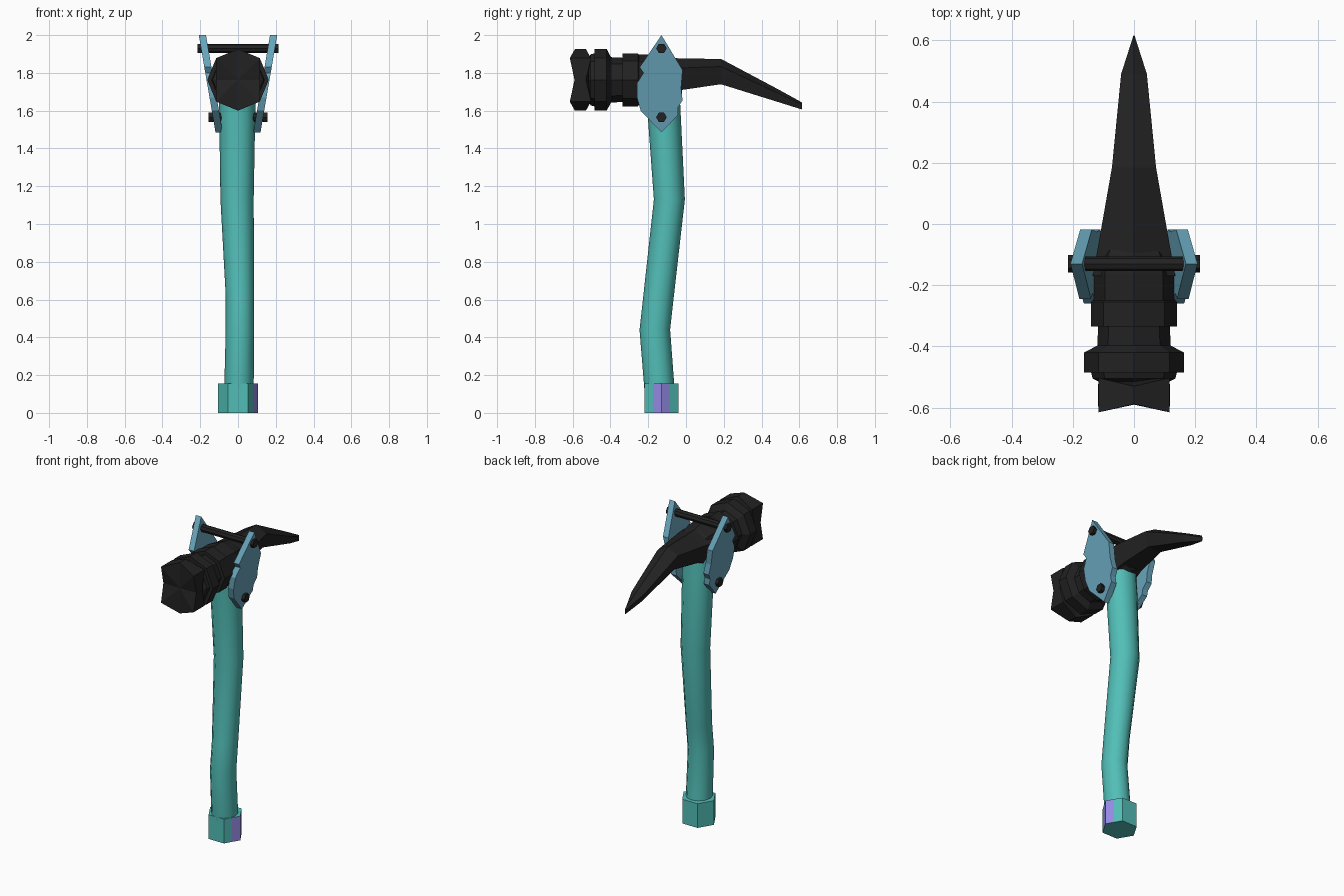
import bpy, bmesh, math
from mathutils import Vector

if "Cube" in bpy.data.objects:
    bpy.data.objects.remove(bpy.data.objects["Cube"])


def material(name, rgb):
    m = bpy.data.materials.new(name)
    m.diffuse_color = (*rgb, 1)
    m.use_nodes = True
    m.node_tree.nodes["Principled BSDF"].inputs["Base Color"].default_value = m.diffuse_color
    return m


TEAL = material("teal", (0.085, 0.515, 0.475))
PURPLE = material("purple", (0.30, 0.26, 0.79))
BLUE = material("steel blue", (0.138, 0.371, 0.491))
BLACK = material("black", (0.016, 0.016, 0.016))


def loft(name, rings, *mats):
    """Skin a list of equally long point rings and cap both ends."""
    bm = bmesh.new()
    vs = [[bm.verts.new(p) for p in r] for r in rings]
    n = len(rings[0])
    for a, b in zip(vs, vs[1:]):
        for i in range(n):
            j = (i + 1) % n
            bm.faces.new((a[i], a[j], b[j], b[i]))
    bm.faces.new(vs[0])
    bm.faces.new(vs[-1])
    bmesh.ops.remove_doubles(bm, verts=bm.verts, dist=1e-5)
    bmesh.ops.recalc_face_normals(bm, faces=bm.faces)
    me = bpy.data.meshes.new(name)
    bm.to_mesh(me)
    bm.free()
    for m in mats:
        me.materials.append(m)
    ob = bpy.data.objects.new(name, me)
    bpy.context.collection.objects.link(ob)
    return ob


def circle(n, r):
    return [(r * math.cos(2 * math.pi * i / n), r * math.sin(2 * math.pi * i / n)) for i in range(n)]


# Curved handle: z, centre x, centre y, half widths
path = [(0.12, .005, -.140, .078, .080), (0.44, .010, -.165, .075, .081),
        (0.62, .010, -.145, .075, .081), (1.13, -.005, -.088, .088, .082),
        (1.62, -.004, -.118, .096, .088), (1.76, -.002, -.125, .096, .088)]
handle = loft("handle", [[(cx + x * rx, cy + y * ry, z) for x, y in circle(12, 1)]
                         for z, cx, cy, rx, ry in path], TEAL)
bpy.context.view_layer.objects.active = handle
handle.select_set(True)
bpy.ops.object.shade_smooth_by_angle(angle=math.radians(40))

# Hexagonal pommel with a purple strip around its right corner
hexagon = [(.107, 0), (.081, .045), (.054, .09), (-.054, .09), (-.107, 0),
           (-.054, -.09), (.054, -.09), (.081, -.045)]
pommel = loft("pommel", [[(x, y - .13, z) for x, y in hexagon] for z in (0, .155)], TEAL, PURPLE)
for p in pommel.data.polygons:
    if abs(p.normal.z) < .5 and p.center.x > .09:
        p.material_index = 1

# Octagonal hammer barrel, stepped along y: (y, radius)
ZC = 1.763
steps = [(-.515, .115), (-.505, .135), (-.485, .14), (-.485, .163), (-.42, .163), (-.397, .12),
         (-.335, .117), (-.335, .14), (-.255, .14), (-.25, .134), (-.165, .134), (-.10, .12), (-.02, .07)]
loft("hammer_barrel", [[(x, y, ZC + z) for x, z in circle(8, r)] for y, r in steps], BLACK)

# Striking face: octagon whose top and bottom corners are scalloped back, sides flat
def face_ring(y_diag, y_axis, s=1):
    ring = []
    for i, (x, z) in enumerate(circle(8, .163)):
        if i in (0, 4):
            x *= .72
        ring.append((x * s, y_diag if i % 2 else y_axis, ZC + z * s))
    return ring


loft("striking_face", [face_ring(-.59, -.59, .001), face_ring(-.615, -.588),
                       face_ring(-.503, -.53), face_ring(-.51, -.51, .6)], BLACK)

# Curved spike: y, half width, bottom z, top z
spike = [(-.17, .135, 1.65, 1.885), (-.02, .108, 1.71, 1.876), (.185, .072, 1.74, 1.874),
         (.49, .042, 1.645, 1.712), (.615, .002, 1.606, 1.643)]
loft("spike", [[(0, y, t), (w, y, t - .3 * (t - b)), (w * .65, y, b),
                (-w * .65, y, b), (-w, y, t - .3 * (t - b))] for y, w, b, t in spike], BLACK)

# Leaning side plates: outline in y, z
outline = [(-.13, 2.0), (-.245, 1.83), (-.225, 1.80), (-.26, 1.745), (-.26, 1.67), (-.24, 1.60),
           (-.13, 1.485), (-.043, 1.575), (-.043, 1.615), (-.018, 1.655), (-.026, 1.72), (-.018, 1.815)]
for side, label in ((1, "right"), (-1, "left")):
    loft("side_plate_" + label,
         [[(side * (.1 + (z - 1.485) * .172 + d), y, z) for y, z in outline] for d in (-.019, .019)], BLUE)

# Clamp bolts running across the plates
for label, z, half in (("upper", 1.93, .215), ("lower", 1.565, .155)):
    loft(label + "_bolt", [[(x, -.13 + a, z + b) for a, b in circle(8, .024)]
                           for x in (-half, half)], BLACK)
    for s in (1, -1):
        loft(label + "_bolt_head", [[(s * x, -.13 + a, z + b) for a, b in circle(6, .028)]
                                    for x in (half - .02, half)], BLACK)
